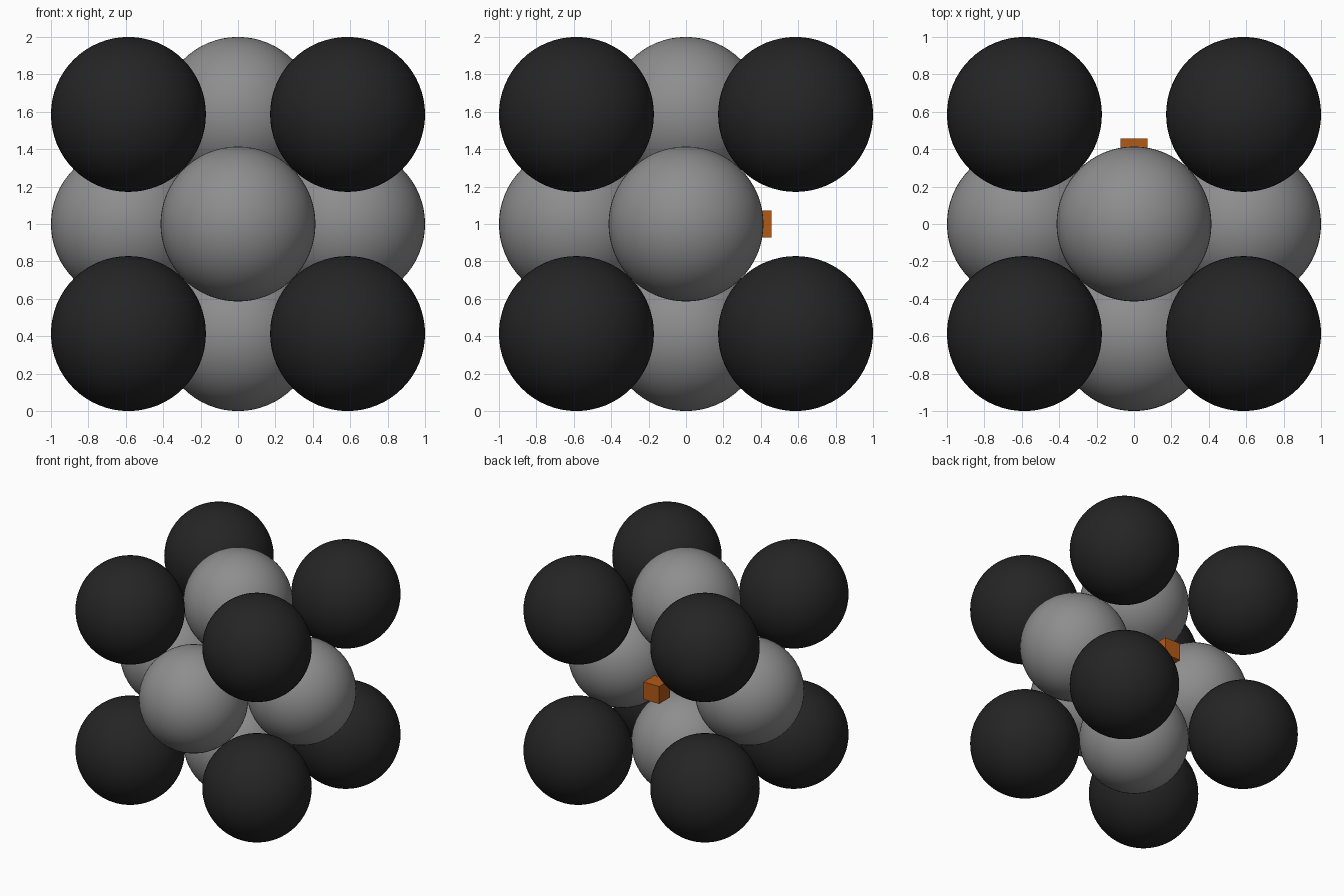
import bpy

if "Cube" in bpy.data.objects:
    bpy.data.objects.remove(bpy.data.objects["Cube"])

R = 2 ** 0.5 - 1        # sphere radius, touching along face diagonals
H = 1 - R               # half the cell edge


def material(name, rgb):
    m = bpy.data.materials.new(name)
    m.diffuse_color = (*rgb, 1)
    m.use_nodes = True
    m.node_tree.nodes["Principled BSDF"].inputs["Base Color"].default_value = m.diffuse_color
    return m


black = material("black", (0.018, 0.018, 0.018))
grey = material("grey", (0.27, 0.27, 0.27))
orange = material("orange", (0.45, 0.10, 0.008))


def ball(name, loc, mat):
    bpy.ops.mesh.primitive_uv_sphere_add(segments=64, ring_count=32, radius=R, location=loc)
    ob = bpy.context.object
    ob.name = name
    ob.data.materials.append(mat)
    bpy.ops.object.shade_smooth()


# Corner balls of the cell
for x in (-H, H):
    for y in (-H, H):
        for z in (1 - H, 1 + H):
            ball("corner_ball", (x, y, z), black)

# Face-centre balls, the back face is left empty
for name, loc in {
    "front_ball": (0, -H, 1),
    "left_ball": (-H, 0, 1),
    "right_ball": (H, 0, 1),
    "top_ball": (0, 0, 1 + H),
    "bottom_ball": (0, 0, 1 - H),
}.items():
    ball(name, loc, grey)

# Small cube in the opening
bpy.ops.mesh.primitive_cube_add(size=0.145, location=(0, 0.385, 1))
cube = bpy.context.object
cube.name = "vacancy_cube"
cube.data.materials.append(orange)
